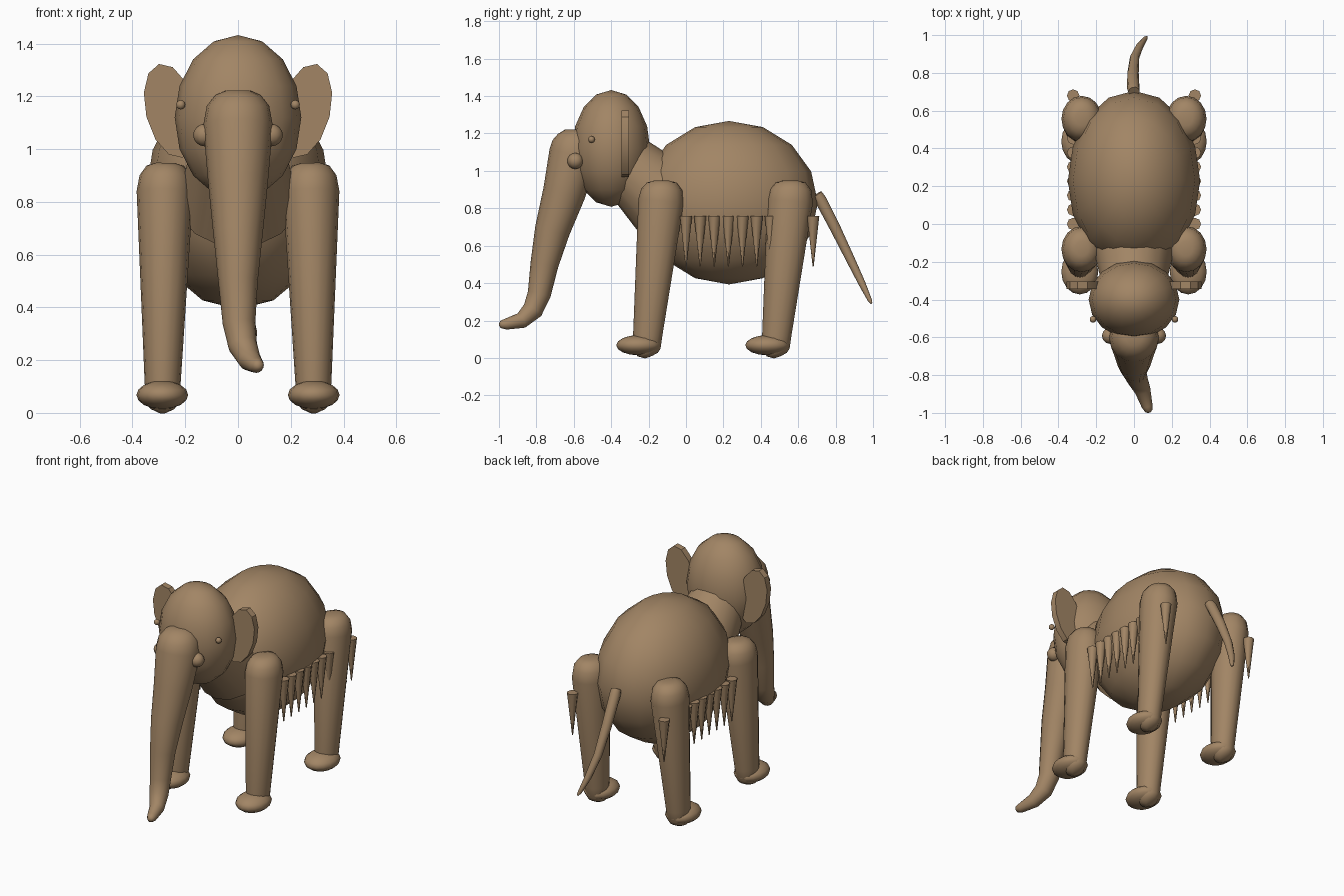
import bpy, bmesh, math
from mathutils import Vector, Matrix

if "Cube" in bpy.data.objects:
    bpy.data.objects.remove(bpy.data.objects["Cube"], do_unlink=True)

hide = bpy.data.materials.new("brown_hide")
hide.use_nodes = True
BROWN = (0.36, 0.235, 0.13, 1)
hide.diffuse_color = BROWN
hide.node_tree.nodes["Principled BSDF"].inputs["Base Color"].default_value = BROWN


def finish(name, bm, angle=50):
    bmesh.ops.recalc_face_normals(bm, faces=bm.faces)
    mesh = bpy.data.meshes.new(name)
    bm.to_mesh(mesh)
    bm.free()
    mesh.materials.append(hide)
    obj = bpy.data.objects.new(name, mesh)
    bpy.context.collection.objects.link(obj)
    bpy.ops.object.select_all(action='DESELECT')
    obj.select_set(True)
    bpy.context.view_layer.objects.active = obj
    bpy.ops.object.shade_smooth_by_angle(angle=math.radians(angle))
    return obj


def ball(name, centre, radii, segs=16, rings=8):
    bm = bmesh.new()
    m = Matrix.Translation(centre) @ Matrix.Diagonal((*radii, 1))
    bmesh.ops.create_uvsphere(bm, u_segments=segs, v_segments=rings, radius=1, matrix=m)
    return finish(name, bm)


def cone(name, start, end, r1, r2, segs, angle=50):
    start, end = Vector(start), Vector(end)
    axis = end - start
    bm = bmesh.new()
    m = Matrix.Translation((start + end) / 2) @ axis.to_track_quat('Z', 'Y').to_matrix().to_4x4()
    bmesh.ops.create_cone(bm, cap_ends=True, segments=segs, radius1=r1, radius2=r2,
                          depth=axis.length, matrix=m)
    return finish(name, bm, angle)


def tube(name, stations, segs=12, squash=1.0):
    """Loft rings along (x, y, z, radius) stations; squash narrows the x radius."""
    bm = bmesh.new()
    pts = [Vector(s[:3]) for s in stations]
    rings = []
    for i, s in enumerate(stations):
        t = (pts[min(i + 1, len(pts) - 1)] - pts[max(i - 1, 0)]).normalized()
        u = (Vector((1, 0, 0)) - t * t.x).normalized()
        v = t.cross(u)
        ring = []
        for k in range(segs):
            a = math.tau * k / segs
            ring.append(bm.verts.new(pts[i] + s[3] * (u * math.cos(a) * squash + v * math.sin(a))))
        rings.append(ring)
    for a, b in zip(rings, rings[1:]):
        for k in range(segs):
            j = (k + 1) % segs
            bm.faces.new((a[k], a[j], b[j], b[k]))
    bm.faces.new(rings[0])
    bm.faces.new(rings[-1])
    return finish(name, bm)


# Body, neck and head
ball("body", (0, 0.23, 0.83), (0.35, 0.475, 0.437))
cone("neck", (0, -0.32, 1.036), (0, -0.064, 0.798), 0.17, 0.23, 16)
ball("head", (0, -0.4, 1.12), (0.24, 0.208, 0.312))

# Trunk with rounded root and curled tip
tube("trunk", [
    (0, -0.6, 1.222, 0.045), (0, -0.6, 1.205, 0.085), (0, -0.595, 1.165, 0.118),
    (0, -0.6, 1.09, 0.132), (0, -0.652, 0.88, 0.114), (0, -0.715, 0.68, 0.094),
    (0, -0.757, 0.5, 0.075), (0.004, -0.785, 0.34, 0.062), (0.018, -0.82, 0.255, 0.055),
    (0.045, -0.88, 0.2, 0.043), (0.07, -0.965, 0.18, 0.029), (0.078, -0.99, 0.18, 0.02),
    (0.08, -0.998, 0.181, 0.008)], 16)

# Tail
tube("tail", [
    (0, 0.7, 0.875, 0.03), (-0.004, 0.72, 0.845, 0.033), (-0.005, 0.8, 0.69, 0.03),
    (0.003, 0.88, 0.525, 0.025), (0.03, 0.94, 0.4, 0.02), (0.06, 0.982, 0.31, 0.012),
    (0.068, 0.992, 0.292, 0.005)], 10)

# Leg stations: forward lean, height and radius
LEG = [(-0.13, 0.948, 0.04), (-0.13, 0.937, 0.08), (-0.13, 0.9, 0.11), (-0.133, 0.84, 0.122),
       (-0.205, 0.12, 0.078), (-0.208, 0.05, 0.072), (-0.205, 0.018, 0.055), (-0.2, 0.004, 0.02)]

for side, sign in (("left", 1), ("right", -1)):
    # Legs and feet
    for place, dy in (("front", 0), ("hind", 0.69)):
        tube(f"{place}_leg_{side}",
             [(sign * (0.287 - 0.012 * z), y + dy, z, r) for y, z, r in LEG], 16, 0.88)
        ball(f"{place}_foot_{side}", (sign * 0.287, -0.253 + dy, 0.068), (0.098, 0.12, 0.054))

    # Eyes and stubby tusks
    ball(f"eye_{side}", (sign * 0.217, -0.505, 1.168), (0.018, 0.018, 0.018), 10, 6)
    ball(f"tusk_{side}", (sign * 0.125, -0.592, 1.053), (0.045, 0.043, 0.043), 12, 8)

    # Thin leaning disc ears
    bm = bmesh.new()
    m = (Matrix.Translation((sign * 0.255, -0.325, 1.145))
         @ Matrix.Rotation(sign * math.radians(14), 4, 'Y')
         @ Matrix.Diagonal((0.095, 0.04, 0.183, 1))
         @ Matrix.Rotation(math.pi / 2, 4, 'X'))
    bmesh.ops.create_cone(bm, cap_ends=True, segments=12, radius1=1, radius2=1, depth=1, matrix=m)
    finish(f"ear_{side}", bm, 25)

    # Row of hanging fringe spikes
    for i in range(10):
        y = 0.68 * i / 9
        cone(f"fringe_{side}_{i + 1}", (sign * 0.322, y, 0.76), (sign * 0.322, y, 0.49),
             0.033, 0.003, 8, 60)
